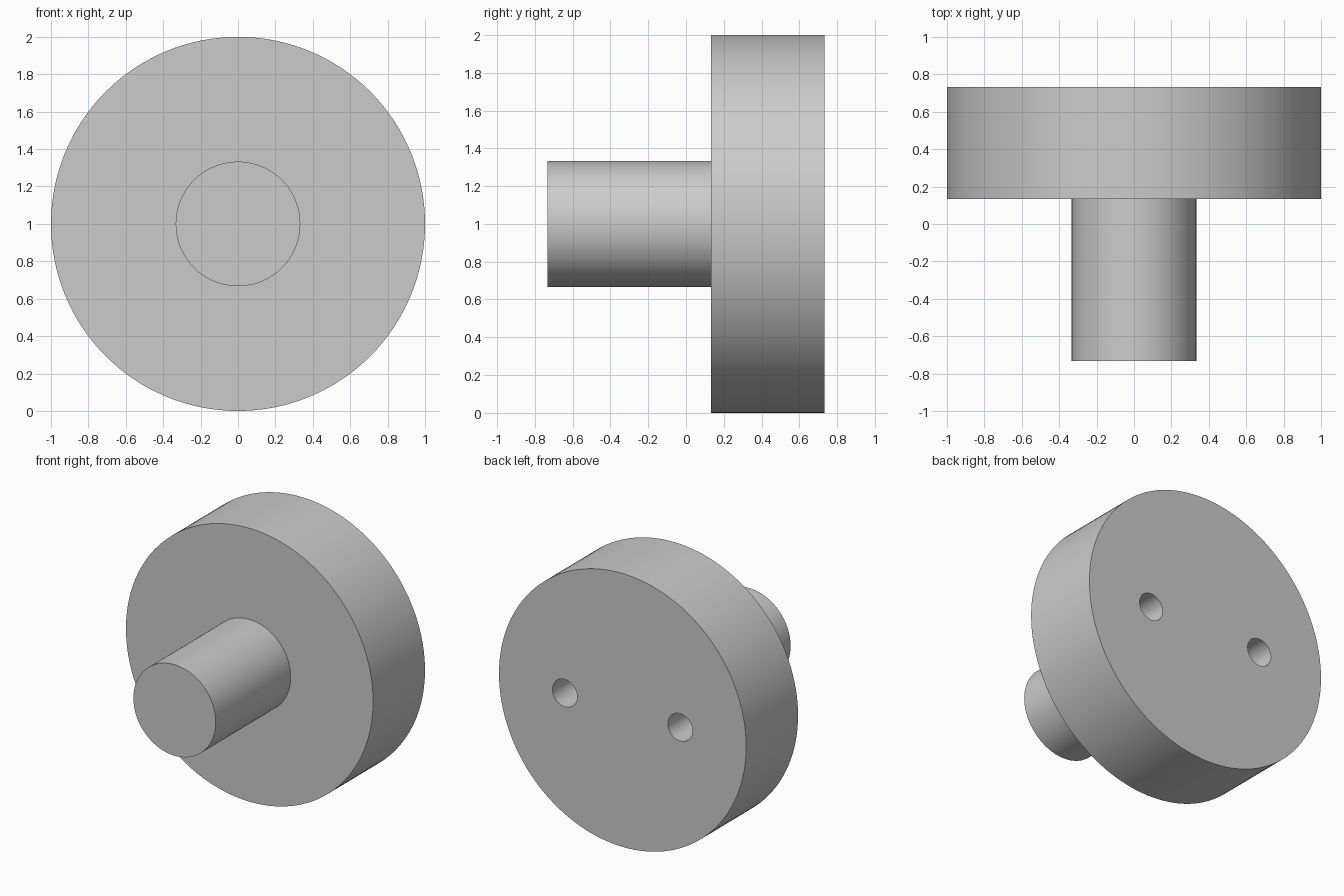
import bpy, bmesh, math
from mathutils import Vector

if "Cube" in bpy.data.objects:
    bpy.data.objects.remove(bpy.data.objects["Cube"])

CENTRE_Z = 1.0
BACK_Y = 0.733


def make_object(name, bm):
    bmesh.ops.recalc_face_normals(bm, faces=bm.faces)
    mesh = bpy.data.meshes.new(name)
    bm.to_mesh(mesh)
    bm.free()
    obj = bpy.data.objects.new(name, mesh)
    bpy.context.collection.objects.link(obj)
    return obj


def turned(name, profile, x=0.0, segments=128):
    """Revolve (radius, y) points round a y-parallel axis and cap both ends."""
    bm = bmesh.new()
    rings = []
    for r, y in profile:
        angles = [2 * math.pi * i / segments for i in range(segments)]
        rings.append([bm.verts.new((x + r * math.cos(a), y, CENTRE_Z + r * math.sin(a)))
                      for a in angles])
    for a, b in zip(rings, rings[1:]):
        for i in range(segments):
            j = (i + 1) % segments
            bm.faces.new((a[i], a[j], b[j], b[i]))
    bm.faces.new(rings[0])
    bm.faces.new(rings[-1])
    return make_object(name, bm)


# Stem and wide disc turned as one solid
knob = turned("stemmed_disc", [(0.333, -BACK_Y), (0.333, 0.133), (1.0, 0.133), (1.0, BACK_Y)])

# Pair of blind screw holes in the back face
bpy.context.view_layer.objects.active = knob
for side in (-1, 1):
    cutter = turned("hole_cutter", [(0.1, BACK_Y - 0.4), (0.1, BACK_Y + 0.1)],
                    x=side * 0.467, segments=48)
    cutter.hide_render = True
    mod = knob.modifiers.new("screw_hole", 'BOOLEAN')
    mod.operation = 'DIFFERENCE'
    mod.solver = 'EXACT'
    mod.object = cutter
    bpy.ops.object.modifier_apply(modifier=mod.name)
    bpy.data.objects.remove(cutter)

# Smooth round walls, crisp rims
bpy.ops.object.select_all(action='DESELECT')
knob.select_set(True)
bpy.ops.object.shade_smooth_by_angle(angle=math.radians(30))
